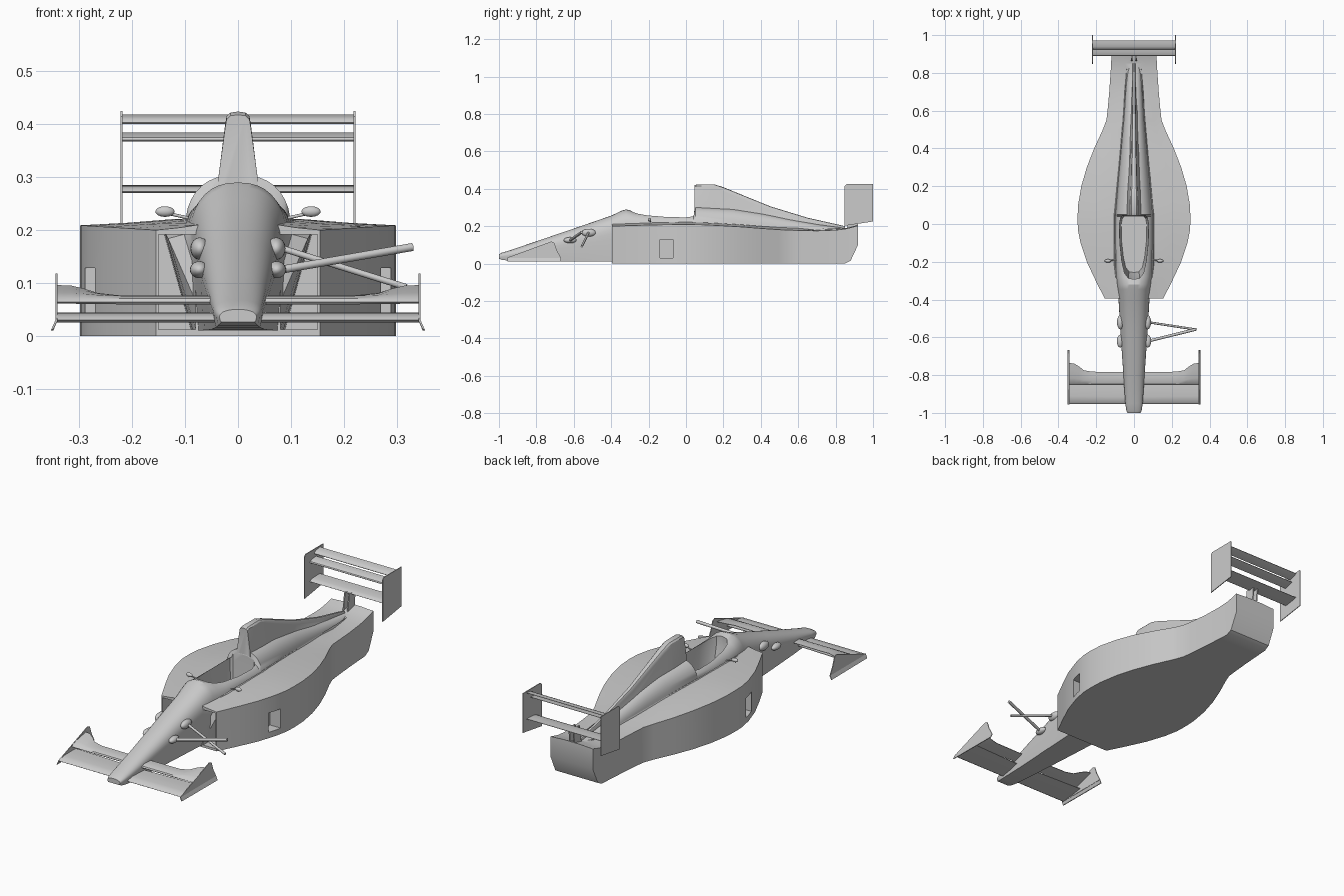
import bpy, bmesh, math
from mathutils import Vector

if "Cube" in bpy.data.objects:
    bpy.data.objects.remove(bpy.data.objects["Cube"])

grey = bpy.data.materials.new("body_grey")
grey.diffuse_color = (0.6, 0.6, 0.6, 1)
grey.use_nodes = True
grey.node_tree.nodes["Principled BSDF"].inputs["Base Color"].default_value = grey.diffuse_color


def loft(name, rings, angle=35):
    """Skin a list of equal-length rings and cap both ends."""
    bm = bmesh.new()
    rows = [[bm.verts.new(p) for p in r] for r in rings]
    n = len(rows[0])
    for a, b in zip(rows, rows[1:]):
        for i in range(n):
            j = (i + 1) % n
            bm.faces.new((a[i], a[j], b[j], b[i]))
    bm.faces.new(rows[0])
    bm.faces.new(rows[-1])
    bmesh.ops.recalc_face_normals(bm, faces=bm.faces)
    me = bpy.data.meshes.new(name)
    bm.to_mesh(me)
    bm.free()
    ob = bpy.data.objects.new(name, me)
    bpy.context.collection.objects.link(ob)
    me.materials.append(grey)
    smooth(ob, angle)
    return ob


def smooth(ob, angle=35):
    bpy.ops.object.select_all(action='DESELECT')
    ob.select_set(True)
    bpy.context.view_layer.objects.active = ob
    bpy.ops.object.shade_smooth_by_angle(angle=math.radians(angle))


def mirrored(half, y):
    """Closed ring from half points (x, z), top centre to bottom centre."""
    full = half + [(-x, z) for x, z in reversed(half[1:-1])]
    return [(x, y, z) for x, z in full]


def boolean(ob, other, op):
    mod = ob.modifiers.new("cut", 'BOOLEAN')
    mod.object, mod.operation, mod.solver = other, op, 'EXACT'
    bpy.context.view_layer.objects.active = ob
    bpy.ops.object.modifier_apply(modifier=mod.name)
    bpy.data.objects.remove(other)


def box(name, x0, x1, y0, y1, z0, z1):
    return loft(name, [[(x, y0, z0), (x, y1, z0), (x, y1, z1), (x, y0, z1)] for x in (x0, x1)])


def plate(name, x, t, outline):
    return loft(name, [[(s, y, z) for y, z in outline] for s in (x - t / 2, x + t / 2)])


def foil(x, y0, z0, y1, z1, t):
    """Wing cross-section from leading edge (y0, z0) to trailing edge (y1, z1)."""
    shape = [(0, 0), (.06, .4), (.3, .6), (.7, .35), (1, .08), (1, -.08), (.6, -.3), (.06, -.35)]
    return [(x, y0 + (y1 - y0) * u, z0 + (z1 - z0) * u + t * v) for u, v in shape]


def rod(name, a, b, r):
    a, b = Vector(a), Vector(b)
    bpy.ops.mesh.primitive_cylinder_add(vertices=16, radius=r, depth=(b - a).length, location=(a + b) / 2)
    ob = bpy.context.object
    ob.rotation_euler = (b - a).to_track_quat('Z', 'Y').to_euler()
    ob.name = name
    ob.data.materials.append(grey)
    smooth(ob)


def blob(name, loc, size):
    bpy.ops.mesh.primitive_uv_sphere_add(segments=20, ring_count=12, radius=1, location=loc)
    ob = bpy.context.object
    ob.scale, ob.name = size, name
    ob.data.materials.append(grey)
    smooth(ob, 60)


# Side pods and floor: y, half width, edge height, bottom
pods = [(-.395, .155, .2, 0), (-.3, .203, .203, 0), (-.2, .25, .206, 0), (-.1, .283, .208, 0),
        (-.03, .297, .209, 0), (.03, .299, .209, 0), (.1, .296, .207, 0), (.2, .279, .202, 0),
        (.3, .25, .196, 0), (.4, .211, .188, 0), (.5, .165, .181, 0), (.55, .146, .179, 0),
        (.6, .14, .177, 0), (.7, .131, .175, 0), (.8, .124, .179, 0), (.85, .121, .185, 0),
        (.88, .12, .192, .015), (.92, .119, .203, .1)]
rings = []
for y, w, ze, zb in pods:
    c = .012 if y < .7 else .004
    rings.append(mirrored([(0, ze + c), (.4 * w, ze + c), (.7 * w, ze + c * .4), (w, ze), (w, zb), (0, zb)], y))
body = loft("car_body", rings)
for s in (-1, 1):
    boolean(body, box("inlet_cutter", s * .08, s * .15, -.5, -.22, .012, .192), 'DIFFERENCE')
    boolean(body, box("side_opening_cutter", s * .23, s * .34, -.14, -.07, .03, .128), 'DIFFERENCE')

# Nose, cockpit surround and engine cover: y, half width, top, shoulder, bottom
tub = [(-1, .035, .05, .035, .026), (-.985, .041, .058, .04, .02), (-.95, .046, .068, .045, .016),
       (-.8, .056, .119, .07, .012), (-.6, .07, .187, .115, .011), (-.4, .082, .256, .16, .01),
       (-.345, .088, .282, .175, .01), (-.32, .091, .29, .18, .01), (-.28, .095, .278, .19, .01),
       (-.22, .098, .27, .198, .01), (-.1, .1, .266, .2, .01), (.04, .1, .266, .2, .01),
       (.05, .1, .305, .2, .01), (.25, .082, .294, .19, .01), (.4, .068, .27, .18, .01),
       (.55, .055, .238, .172, .01), (.7, .045, .21, .165, .01), (.86, .035, .188, .16, .01)]
rings = []
for y, w, zt, zs, zb in tub:
    half = [(0, zt)]
    for i in range(1, 10):
        a = i * math.pi / 18
        half.append((w * math.sin(a) ** .85, zs + (zt - zs) * max(math.cos(a), 0) ** .85))
    if y > -.34:  # flare where the tub meets the pods
        half += [(w * 1.12, zs + .012), (w * 1.45, zs + .004)]
        half[9] = (w * 1.02, zs + .025)
    else:
        half += [(w * .99, zs * .8 + zb * .2), (w * .96, zs * .4 + zb * .6)]
    half += [(w * .9, zb), (0, zb)]
    rings.append(mirrored(half, y))
boolean(body, loft("tub", rings), 'UNION')

# Air box and spine: y, base half width, top half width, top height
spine = [(.045, .037, .024, .418), (.06, .037, .024, .424), (.15, .036, .022, .424), (.2, .034, .019, .408),
         (.45, .026, .013, .306), (.65, .02, .01, .245), (.85, .016, .008, .2)]
boolean(body, loft("air_box", [mirrored([(0, zt), (wt * .6, zt - .002), (wt * .9, zt - .009), (wt, zt - .022),
        (wb, max(.3 - max(y - .05, 0) * .16, .17) if zt > .3 else zt - .04), (wb * 1.1, .15), (0, .15)], y)
        for y, wb, wt, zt in spine]), 'UNION')

# Cockpit opening
half = [(0, -.292), (.03, -.287), (.05, -.26), (.064, -.2), (.075, -.1), (.077, 0), (.07, .035), (.06, .044), (0, .044)]
outline = half + [(-x, y) for x, y in reversed(half[1:-1])]
boolean(body, loft("cockpit_cutter", [[(x * k, y * k, z) for x, y in outline]
        for z, k in ((.09, .88), (.23, 1), (.55, 1))]), 'DIFFERENCE')
smooth(body, 32)

# Front wing
loft("front_wing_main", [foil(x, -.952, .03, -.83 + abs(x) * .04, .042, .016) for x in (-.345, 0, .345)])
flap = [(.345, -.735, .095), (.315, -.74, .094), (.29, -.755, .088), (.265, -.775, .08), (.22, -.782, .075), (0, -.785, .075)]
flap = [(-x, y, z) for x, y, z in flap] + [(x, y, z) for x, y, z in reversed(flap[:-1])]
loft("front_wing_flap", [foil(x, -.85, .064, y, z, .014) for x, y, z in flap])

for s, side in ((-1, "left"), (1, "right")):
    # Front end plates flare outward at the foot
    prof = [(-.955, .014, .032), (-.72, .014, .118), (-.705, .014, .112), (-.69, .014, .07), (-.668, .014, .03)]
    loft(side + "_front_end_plate", [
        [(s * (.343 + d), y, zt) for y, zb, zt in prof] + [(s * (.343 + d), y, .026) for y, zb, zt in reversed(prof)]
        for d in (-.002, .002)])
    loft(side + "_front_skirt", [[(s * (.341 + d), -.955, .03), (s * (.341 + d), -.668, .03),
                                  (s * (.349 + d), -.668, .01), (s * (.349 + d), -.955, .012)] for d in (0, .004)])
    # Rear wing end plates and pylons
    plate(side + "_rear_end_plate", s * .22, .004, [(.848, .202), (.848, .415), (.858, .425), (1, .425), (1, .225)])
    plate(side + "_wing_pylon", s * .012, .006, [(.86, .17), (.915, .17), (.925, .278), (.875, .278)])
    # Mirrors
    blob(side + "_mirror", (s * .138, -.195, .235), (.018, .009, .01))
    rod(side + "_mirror_stalk", (s * .09, -.19, .222), (s * .13, -.193, .231), .003)
    # Suspension mounts on the nose
    blob(side + "_upper_mount", (s * .072, -.52, .165), (.018, .038, .021))
    blob(side + "_lower_mount", (s * .073, -.62, .125), (.018, .034, .016))

# Rear wing planes
for name, y0, z0, y1, z1 in (("rear_wing_top", .925, .403, .972, .418), ("rear_wing_middle", .89, .37, .94, .384),
                             ("rear_wing_beam", .89, .273, .97, .284)):
    loft(name, [foil(x, y0, z0, y1, z1, .011) for x in (-.219, .219)])

# Suspension arms, fitted on the right side only
rod("upper_arm", (.075, -.52, .168), (.318, -.557, .092), .006)
rod("lower_arm", (.075, -.62, .124), (.33, -.557, .168), .0075)
